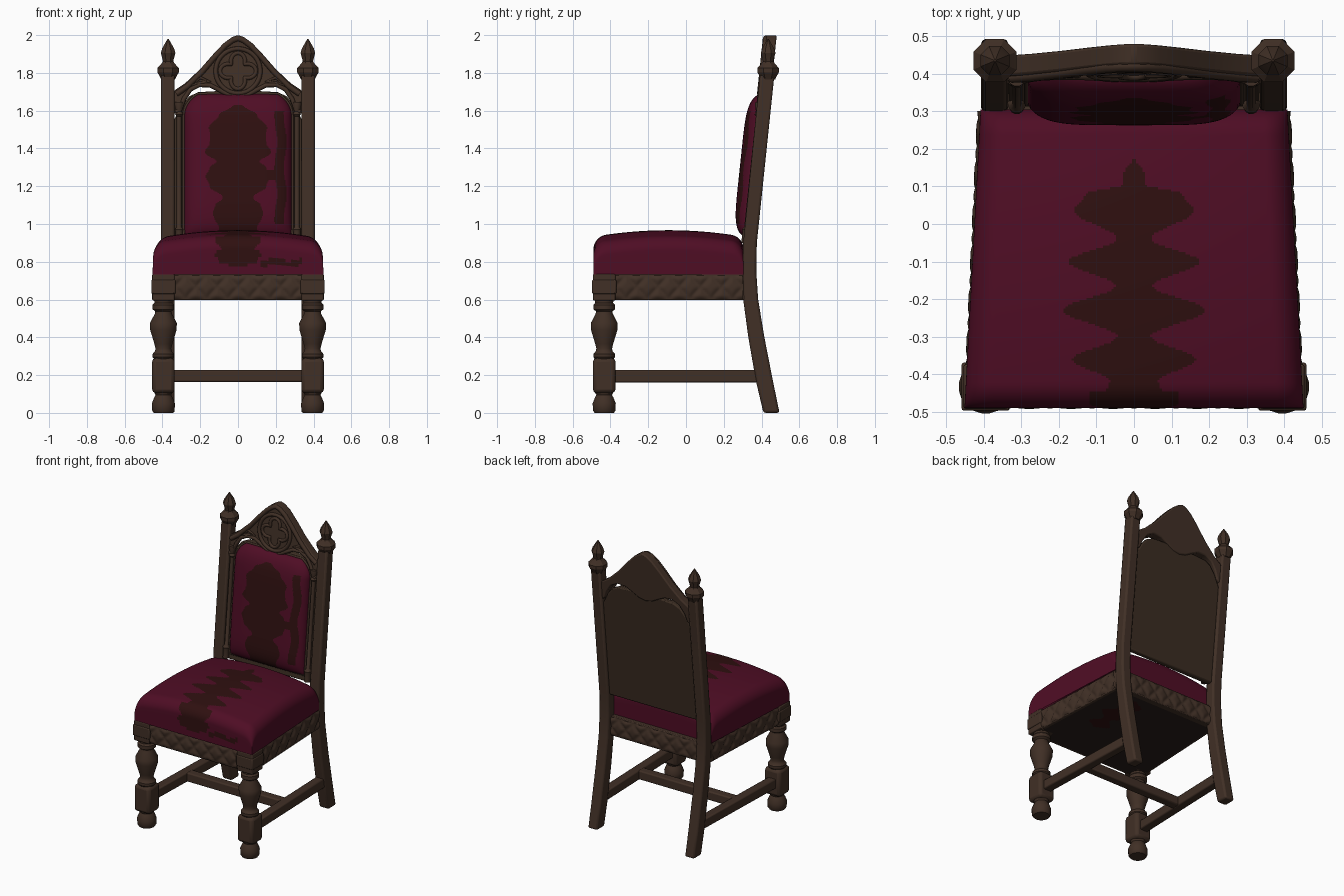
import bpy, bmesh, math
from mathutils import Vector

if "Cube" in bpy.data.objects:
    bpy.data.objects.remove(bpy.data.objects["Cube"])

def material(name, rgb):
    m = bpy.data.materials.new(name)
    m.diffuse_color = (*rgb, 1)
    m.use_nodes = True
    m.node_tree.nodes["Principled BSDF"].inputs["Base Color"].default_value = m.diffuse_color
    return m

WOOD = material("dark wood", (0.052, 0.029, 0.019))
PANEL = material("panel wood", (0.044, 0.026, 0.016))
UNDER = material("underside wood", (0.022, 0.013, 0.010))
RED = material("crimson cloth", (0.078, 0.004, 0.018))
STAIN = material("dark red pattern", (0.028, 0.005, 0.005))

def finish(name, bm, mats, angle=35, bevel=0):
    bmesh.ops.remove_doubles(bm, verts=bm.verts, dist=0.0003)
    bmesh.ops.recalc_face_normals(bm, faces=bm.faces)
    me = bpy.data.meshes.new(name)
    bm.to_mesh(me)
    bm.free()
    ob = bpy.data.objects.new(name, me)
    bpy.context.collection.objects.link(ob)
    for m in mats:
        me.materials.append(m)
    bpy.ops.object.select_all(action='DESELECT')
    ob.select_set(True)
    bpy.context.view_layer.objects.active = ob
    if angle:
        bpy.ops.object.shade_smooth_by_angle(angle=math.radians(angle))
    if bevel:
        b = ob.modifiers.new("bevel", 'BEVEL')
        b.width, b.segments = bevel, 2
    return ob

def grid(name, nu, nv, fn, mats, rule=None):
    """Sheet of faces from fn(u, v), u and v in -1..1; rule picks the material."""
    bm = bmesh.new()
    vs = [[bm.verts.new(fn(2*i/nu - 1, 2*j/nv - 1)) for i in range(nu + 1)] for j in range(nv + 1)]
    for j in range(nv):
        for i in range(nu):
            f = bm.faces.new((vs[j][i], vs[j][i+1], vs[j+1][i+1], vs[j+1][i]))
            if rule:
                f.material_index = int(rule(f.calc_center_median()))
    return finish(name, bm, mats, 50)

def lathe(name, x, y, prof, segs=20, shear=0, angle=35):
    """Turned part; prof is (z, r); shear leans it backwards."""
    bm = bmesh.new()
    z0 = prof[0][0]
    rings = [[bm.verts.new((x + r*math.cos(2*math.pi*(k+.5)/segs),
                            y + shear*(z - z0) + r*math.sin(2*math.pi*(k+.5)/segs), z))
              for k in range(segs)] for z, r in prof]
    for a, b in zip(rings, rings[1:]):
        for k in range(segs):
            bm.faces.new((a[k], a[k-1], b[k-1], b[k]))
    bm.faces.new(rings[0])
    bm.faces.new(rings[-1])
    return finish(name, bm, [WOOD], angle)

def prism(name, pts, place, lo, hi, mat=WOOD, bevel=0.008):
    """Outline pts extruded from lo to hi; place(a, b, d) gives the 3D point."""
    bm = bmesh.new()
    A = [bm.verts.new(place(a, b, lo)) for a, b in pts]
    B = [bm.verts.new(place(a, b, hi)) for a, b in pts]
    bm.faces.new(A)
    bm.faces.new(B)
    for k in range(len(pts)):
        bm.faces.new((A[k-1], A[k], B[k], B[k-1]))
    return finish(name, bm, [mat], 35, bevel)

def tube(name, pts, r, cyclic=False):
    cu = bpy.data.curves.new(name, 'CURVE')
    cu.dimensions, cu.bevel_depth, cu.bevel_resolution = '3D', r, 2
    sp = cu.splines.new('POLY')
    sp.points.add(len(pts) - 1)
    for p, q in zip(sp.points, pts):
        p.co = (*q, 1)
    sp.use_cyclic_u = cyclic
    cu.materials.append(WOOD)
    ob = bpy.data.objects.new(name, cu)
    bpy.context.collection.objects.link(ob)
    bpy.ops.object.select_all(action='DESELECT')
    ob.select_set(True)
    bpy.context.view_layer.objects.active = ob
    bpy.ops.object.convert(target='MESH')

def table(t, s):
    """Smooth lookup in rising (position, half width) pairs."""
    for (a, p), (b, q) in zip(t, t[1:]):
        if a <= s <= b:
            k = (s - a)/(b - a)
            return p + (q - p)*(k*k*(3 - 2*k))
    return 0

def mirror(half):
    return half + [(-x, z) for x, z in reversed(half) if x > 0]

flat = lambda a, b, d: (a, b, d)
side = lambda a, b, d: (d, a, b)
back = lambda x, z, d: (x, 0.335 + 0.105*(z - 0.9) + d, z)   # leaning back plane

# Legs, posts and finials on both sides
LEG = [(0, .052), (.012, .06), (.05, .062), (.08, .05), (.095, .042), (.11, .05), (.285, .05), (.295, .058),
       (.312, .058), (.325, .046), (.34, .042), (.365, .048), (.44, .071), (.475, .072), (.525, .046),
       (.538, .044), (.548, .058), (.572, .058), (.582, .048), (.605, .05)]
FINIAL = [(1.765, .04), (1.785, .05), (1.803, .062), (1.825, .062), (1.845, .042), (1.86, .03),
          (1.872, .032), (1.905, .042), (1.93, .034), (1.98, .003)]
POST = [(.41, 0), (.37, .17), (.33, .4), (.303, .6), (.298, .75), (.303, .9), (.392, 1.79),
        (.468, 1.79), (.375, .9), (.372, .75), (.382, .6), (.415, .4), (.46, .17), (.495, 0)]
COLUMN = [(.9, .02), (.96, .02), (.97, .024), (.985, .013), (1.3, .013), (1.57, .013), (1.58, .022),
          (1.595, .015), (1.63, .024), (1.645, .024)]
for s, tag in ((-1, "left"), (1, "right")):
    cx = .395*s
    lathe("front_leg_" + tag, cx, -.433, LEG)
    sq = lambda h: [(cx-h, -.433-h), (cx+h, -.433-h), (cx+h, -.433+h), (cx-h, -.433+h)]
    prism("front_leg_block_" + tag, sq(.06), flat, .105, .29, bevel=.02)
    prism("corner_block_" + tag, sq(.059), flat, .595, .735, bevel=.006)
    prism("corner_boss_" + tag, sq(.064), flat, .63, .705, bevel=.006)
    prism("back_post_" + tag, POST, side, .335*s, .407*s, bevel=.012)
    lathe("finial_" + tag, .37*s, .435, FINIAL, segs=8, angle=20)
    lathe("back_column_" + tag, .312*s, .312, COLUMN, segs=12, shear=.105)
    prism("side_stretcher_" + tag, [(cx-.03, -.39), (cx+.03, -.39), (.37*s+.03, .40), (.37*s-.03, .40)],
          flat, .162, .228)
prism("cross_stretcher", [(-.38, -.05), (.38, -.05), (.38, .01), (-.38, .01)], flat, .164, .226)

# Seat frame with carved lozenge rails
prism("seat_frame", [(-.438, -.478), (.438, -.478), (.402, .335), (-.402, .335)], flat, .598, .735, bevel=.005)

def carved(name, p, q):
    p, q = Vector(p), Vector(q)
    n = Vector((q.y - p.y, p.x - q.x)).normalized()
    reps = round((q - p).length/.11)
    def fn(u, v):
        s = (u + 1)/2
        dia = 1 - abs(2*((s*reps) % 1) - 1) - abs(v)
        o = p.lerp(q, s) + n*(.002 + .012*math.sin(min(1, abs(dia)*1.4)*math.pi/2)*(1 - v**8))
        return (o.x, o.y, .665 + .062*v)
    grid(name, reps*12, 12, fn, [WOOD])

carved("front_rail_carving", (-.335, -.478), (.335, -.478))
carved("right_rail_carving", (.435, -.375), (.404, .30))
carved("left_rail_carving", (-.404, .30), (-.435, -.375))
carved("back_rail_carving", (.335, .335), (-.335, .335))

# Underside board with faint pattern
SPOT = [(-.16, 0), (-.1, .08), (-.03, .03), (.05, .1), (.12, .04), (.2, .09), (.27, 0)]
grid("seat_underside", 90, 80, lambda u, v: (u*(.405 - .018*v), -.08 + .38*v, .595), [UNDER, STAIN],
     lambda c: abs(c.x - .2) < table(SPOT, c.y))

# Seat cushion: domed top rolling over into vertical sides
def roll(a, half, r=.065):
    t, sg = abs(a), math.copysign(1, a)
    if t < .72:
        return sg*(half - r)*t/.72, 0
    k = min(1, (t - .72)/.14)*math.pi/2
    drop = r*(1 - math.cos(k)) + max(0, t - .86)/.14*.2
    return sg*(half - r + r*math.sin(k)), drop

def seat_fn(u, v):
    y, dy = roll(v, .3975)
    x, dx = roll(u, .43)
    top = .967 - .042*(x/.43)**2 - .035*(y/.4)**2
    return (x*(1 - .05*y/.4), y - .0925, max(.732, top - dx - dy))

SEAT = [(-.5, .11), (-.42, .065), (-.36, .165), (-.3, .045), (-.23, .19), (-.165, .05), (-.1, .175),
        (-.04, .045), (.035, .16), (.08, .13), (.105, .028), (.14, .026), (.172, .004)]
FRONT = [(.775, .03), (.8, .1), (.84, .125), (.87, .09), (.91, .12), (.97, .12)]
def seat_rule(c):
    if c.y > -.45:
        return abs(c.x) < table(SEAT, c.y) and c.z > .88
    return abs(c.x) < table(FRONT, c.z) or (.12 < c.x < .34 and abs(c.z - .795 - .008*math.sin(c.x*40)) < .016)
grid("seat_cushion", 170, 160, seat_fn, [RED, STAIN], seat_rule)

# Back panel and padded back cushion
prism("back_panel", mirror([(.34, .89), (.34, 1.55), (.3, 1.625), (.26, 1.675), (.21, 1.698), (.12, 1.703), (0, 1.7)]),
      back, -.015, .022, PANEL)

def pad_w(v):
    return .285*math.sqrt(1 - .45*(max(0, v - .7)/.3)**2)
def pad_fn(u, v):
    d = -.012 - .08*math.sqrt(max(0, (1 - abs(u)**5)*(1 - abs(v)**6)))
    return back(u*pad_w(v), 1.31 + .38*v, d)
PAD = [(.9, .1), (.97, .1), (1.06, .135), (1.1, .12), (1.14, .08), (1.2, .15), (1.25, .17), (1.3, .15),
       (1.33, .115), (1.38, .175), (1.43, .15), (1.47, .145), (1.51, .155), (1.58, .1), (1.625, .03), (1.63, 0)]
def pad_rule(c):
    wave = .008*math.sin(c.z*23)
    strip = 1.0 < c.z < 1.6 and .2 + wave < c.x < .25 + wave
    link = .1 < c.x < .22 and abs(c.z - 1.26) < .025
    return abs(c.x) < table(PAD, c.z) or strip or link
grid("back_cushion", 120, 150, pad_fn, [RED, STAIN], pad_rule)
edge = [(pad_w(v/20)+.002, 1.31 + .38*v/20) for v in range(-20, 21)]
tube("cushion_trim", [back(x, z, -.018) for x, z in mirror(edge)], .007, True)

# Pointed crest with mouldings and quatrefoil
OUTER = [(.34, 1.705), (.28, 1.745), (.2, 1.82), (.13, 1.9), (.07, 1.962), (.03, 1.99), (0, 2.0)]
LOWER = [(.34, 1.58), (.315, 1.595), (.295, 1.65), (.26, 1.7), (.21, 1.725), (.15, 1.722), (.1, 1.697), (.05, 1.67), (0, 1.66)]
left = lambda pts: [(-x, z) for x, z in reversed(pts) if x > 0]
prism("crest", OUTER + left(OUTER) + [(-x, z) for x, z in LOWER] + list(reversed(LOWER[:-1])), back, -.026, .03)
tube("crest_outer_moulding", [back(x*.96, z - .017, -.027) for x, z in mirror(OUTER)], .015)
tube("crest_lower_moulding", [back(x*.97, z + .012, -.027) for x, z in mirror(LOWER)], .012)

def ring(name, fn, r):
    tube(name, [back(fn(a)*math.cos(a), 1.81 + fn(a)*math.sin(a), -.028)
                for a in [k*math.pi/32 for k in range(64)]], r, True)
ring("crest_ring", lambda a: .118, .012)
ring("crest_quatrefoil", lambda a: .05 + .045*abs(math.cos(2*a)), .011)
for s in (-1, 1):
    tube("crest_leaf", [back(s*x, z, -.026) for x, z in ((.15, 1.755), (.2, 1.775), (.25, 1.735), (.2, 1.745))], .01, True)
